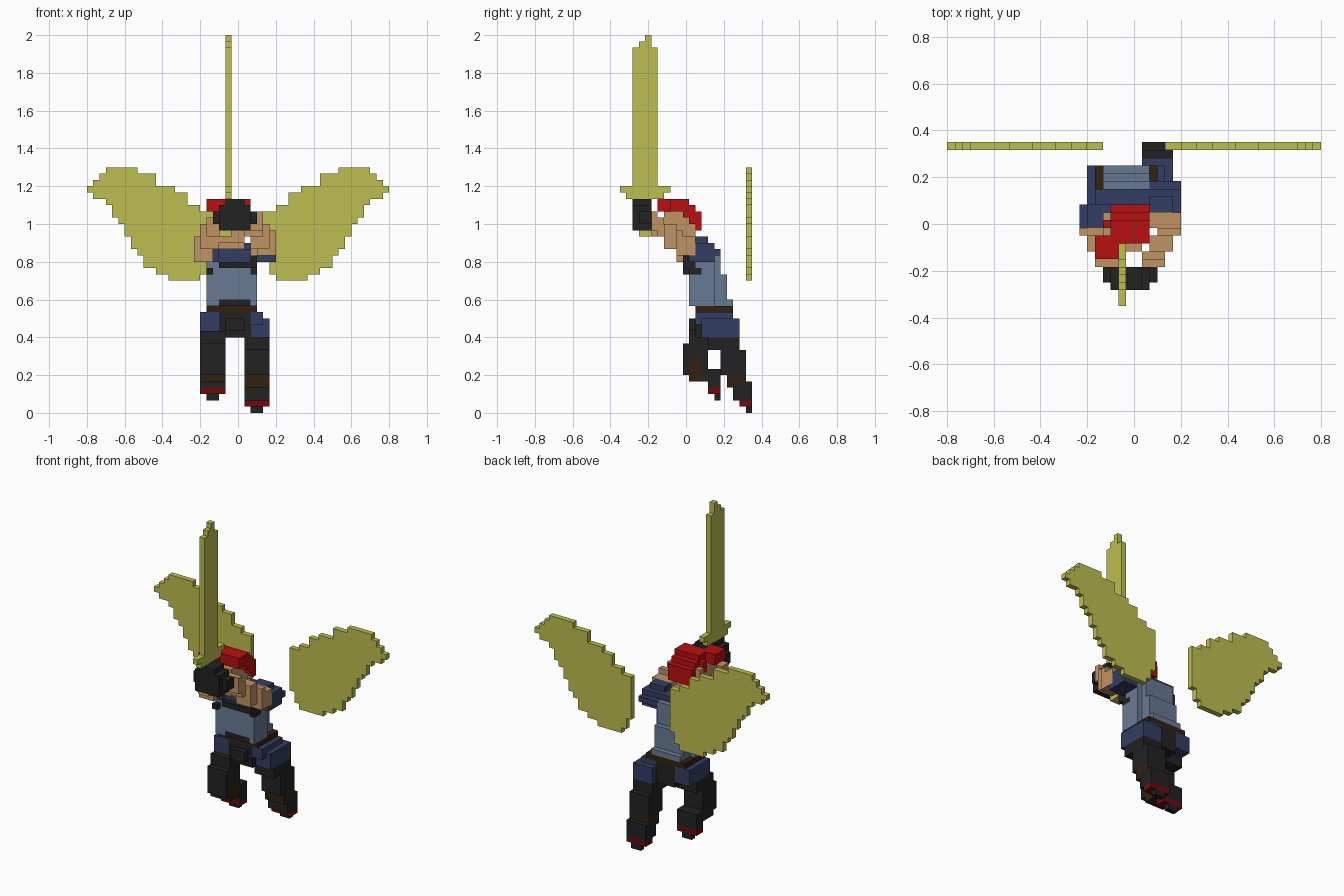
import bpy
import bmesh
from itertools import product
from mathutils import Vector

cube = bpy.data.objects.get("Cube")
if cube:
    bpy.data.objects.remove(cube)

UNIT = 1 / 30          # edge of one block
cells = {}             # block position -> part name
part_material = {}     # part name -> material


def material(name, rgb):
    mat = bpy.data.materials.new(name)
    mat.use_nodes = True
    colour = (*rgb, 1)
    mat.diffuse_color = colour
    mat.node_tree.nodes["Principled BSDF"].inputs["Base Color"].default_value = colour
    return mat


gold = material("pale gold", (.515, .515, .085))
black = material("soft black", (.016, .016, .016))
red = material("bright red", (.485, .005, .006))
maroon = material("dark red", (.156, .003, .004))
skin = material("skin tan", (.527, .296, .127))
navy = material("navy blue", (.032, .048, .122))
steel = material("steel blue", (.141, .195, .296))
brown = material("dark brown", (.034, .016, .005))


def part(name, mat, *boxes):
    """Fill boxes (x range, y range, z range) with blocks; later parts replace earlier ones."""
    part_material[name] = mat
    for box in boxes:
        for cell in product(*(range(a, b) for a, b in box)):
            cells[cell] = name


def build(name, mat):
    """Make one object from the exposed sides of a part's blocks."""
    bm = bmesh.new()
    for cell in [c for c, owner in cells.items() if owner == name]:
        for axis, side in product(range(3), (0, 1)):
            step = Vector((0, 0, 0))
            step[axis] = side * 2 - 1
            if tuple(int(c + s) for c, s in zip(cell, step)) in cells:
                continue
            u, v = (axis + 1) % 3, (axis + 2) % 3
            ring = []
            for du, dv in ((0, 0), (1, 0), (1, 1), (0, 1)):
                corner = Vector(cell)
                corner[axis] += side
                corner[u] += du
                corner[v] += dv
                corner.y -= .5
                ring.append(bm.verts.new(corner * UNIT))
            bm.faces.new(ring if side else ring[::-1])
    bmesh.ops.remove_doubles(bm, verts=bm.verts, dist=UNIT / 100)
    bmesh.ops.dissolve_limit(bm, angle_limit=.01, verts=bm.verts, edges=bm.edges)
    mesh = bpy.data.meshes.new(name)
    bm.to_mesh(mesh)
    bm.free()
    mesh.materials.append(mat)
    bpy.context.collection.objects.link(bpy.data.objects.new(name, mesh))


# Wings: columns of (inner x, outer x, bottom, top), mirrored
columns = [(4, 5, 24, 32), (5, 6, 22, 32), (6, 8, 21, 33), (8, 10, 21, 35),
           (10, 11, 21, 36), (11, 13, 22, 36), (13, 15, 23, 38), (15, 16, 25, 38),
           (16, 17, 26, 39), (17, 18, 28, 39), (18, 19, 30, 39), (19, 20, 31, 39),
           (20, 21, 33, 39), (21, 22, 34, 38), (22, 23, 34, 37), (23, 24, 35, 36)]
part("left_wing", gold, *[((a, b), (10, 11), (lo, hi)) for a, b, lo, hi in columns])
part("right_wing", gold, *[((-b, -a), (10, 11), (lo, hi)) for a, b, lo, hi in columns])

# Torso, tapering towards the back
part("vest", steel,
     ((-4, 2), (2, 6), (24, 26)),
     ((-5, 3), (1, 5), (17, 25)),
     ((-4, 2), (5, 6), (21, 25)),
     ((-4, 2), (5, 7), (18, 22)),
     ((-4, 2), (5, 8), (17, 18)))
part("collar", navy, ((-3, 3), (1, 4), (24, 26)), ((-3, 2), (2, 5), (26, 27)))
part("chest_strap", black,
     ((-3, 3), (0, 2), (23, 24)),
     ((2, 3), (0, 1), (24, 25)),
     ((-5, -4), (0, 2), (22, 23)),
     ((2, 3), (1, 3), (22, 23)))
part("belt", brown, ((-5, 3), (2, 8), (16, 17)))
part("belt_buckle", black, ((-3, 2), (1, 2), (17, 18)))

# Hips
part("trousers", black, ((-3, 2), (2, 8), (12, 16)))
part("left_hip", navy,
     ((1, 4), (2, 8), (14, 16)),
     ((1, 5), (3, 9), (12, 15)))
part("right_hip", navy,
     ((-6, -3), (2, 8), (13, 16)),
     ((-5, -2), (2, 5), (14, 16)))
part("trouser_front", black, ((-3, 2), (2, 3), (13, 16)), ((-2, 1), (1, 2), (13, 15)))

# Left leg, trailing behind
part("left_leg", black,
     ((1, 5), (4, 9), (10, 12)),
     ((0, 2), (3, 6), (12, 13)),
     ((1, 5), (6, 10), (6, 10)),
     ((1, 5), (8, 11), (2, 5)))
part("left_shin_strap", brown, ((1, 5), (7, 10), (5, 6)), ((1, 5), (7, 8), (4, 5)))
part("left_sole", maroon, ((1, 5), (9, 11), (1, 2)))
part("left_toe", black, ((2, 4), (10, 11), (0, 1)))

# Right leg, knee raised to the front
part("right_leg", black,
     ((-6, -2), (1, 6), (11, 13)),
     ((-6, -2), (0, 4), (6, 11)),
     ((-6, -2), (3, 6), (5, 7)),
     ((-6, -2), (4, 6), (4, 5)))
part("right_shin_strap", brown,
     ((-6, -2), (1, 4), (5, 6)),
     ((-3, -2), (1, 3), (6, 8)),
     ((-3, -2), (2, 3), (8, 9)))
part("right_sole", maroon, ((-6, -2), (4, 6), (3, 4)))
part("right_toe", black, ((-5, -3), (5, 6), (2, 3)))

# Head
part("head", skin,
     ((-3, 1), (-1, 3), (26, 28)),
     ((-4, 1), (-3, 2), (27, 32)))
part("hair", red,
     ((-3, 2), (-2, 1), (32, 34)),
     ((-3, 2), (1, 2), (31, 33)),
     ((-3, 2), (2, 3), (29, 32)),
     ((-3, 2), (1, 2), (30, 31)),
     ((-4, 2), (0, 1), (31, 33)),
     ((-5, -2), (-4, -1), (32, 34)))

# Arms reaching forward to the hilt
part("left_sleeve", navy,
     ((2, 6), (2, 6), (25, 26)),
     ((2, 6), (2, 5), (26, 27)),
     ((2, 5), (2, 4), (27, 28)),
     ((3, 6), (1, 5), (24, 25)))
part("right_sleeve", navy,
     ((-7, -3), (0, 3), (24, 27)),
     ((-6, -3), (0, 3), (27, 28)),
     ((-5, -3), (3, 5), (25, 27)))
part("left_forearm", skin,
     ((2, 6), (0, 2), (25, 28)),
     ((3, 6), (-1, 0), (25, 29)),
     ((2, 5), (-3, -1), (26, 30)),
     ((1, 4), (-4, -3), (28, 31)),
     ((1, 4), (-5, -4), (29, 32)))
part("right_forearm", skin,
     ((-7, -4), (-1, 0), (24, 28)),
     ((-6, -3), (-3, -1), (26, 30)),
     ((-5, -2), (-5, -3), (28, 31)))

# Gloves round the hilt
part("left_glove", black,
     ((-2, 1), (-8, -5), (29, 34)),
     ((1, 2), (-8, -5), (29, 33)),
     ((2, 3), (-7, -5), (30, 32)))
part("right_glove", black,
     ((-3, -2), (-8, -5), (29, 33)),
     ((-4, -3), (-7, -5), (30, 32)))

# Sword
part("sword_blade", gold,
     ((-2, -1), (-8, -4), (36, 58)),
     ((-2, -1), (-7, -5), (58, 59)),
     ((-2, -1), (-6, -5), (59, 60)))
part("sword_guard", gold,
     ((-2, -1), (-10, -2), (35, 36)),
     ((-2, -1), (-9, -3), (34, 35)))
part("sword_pommel", gold, ((-3, -1), (-7, -5), (28, 29)))

for part_name, part_mat in part_material.items():
    build(part_name, part_mat)
